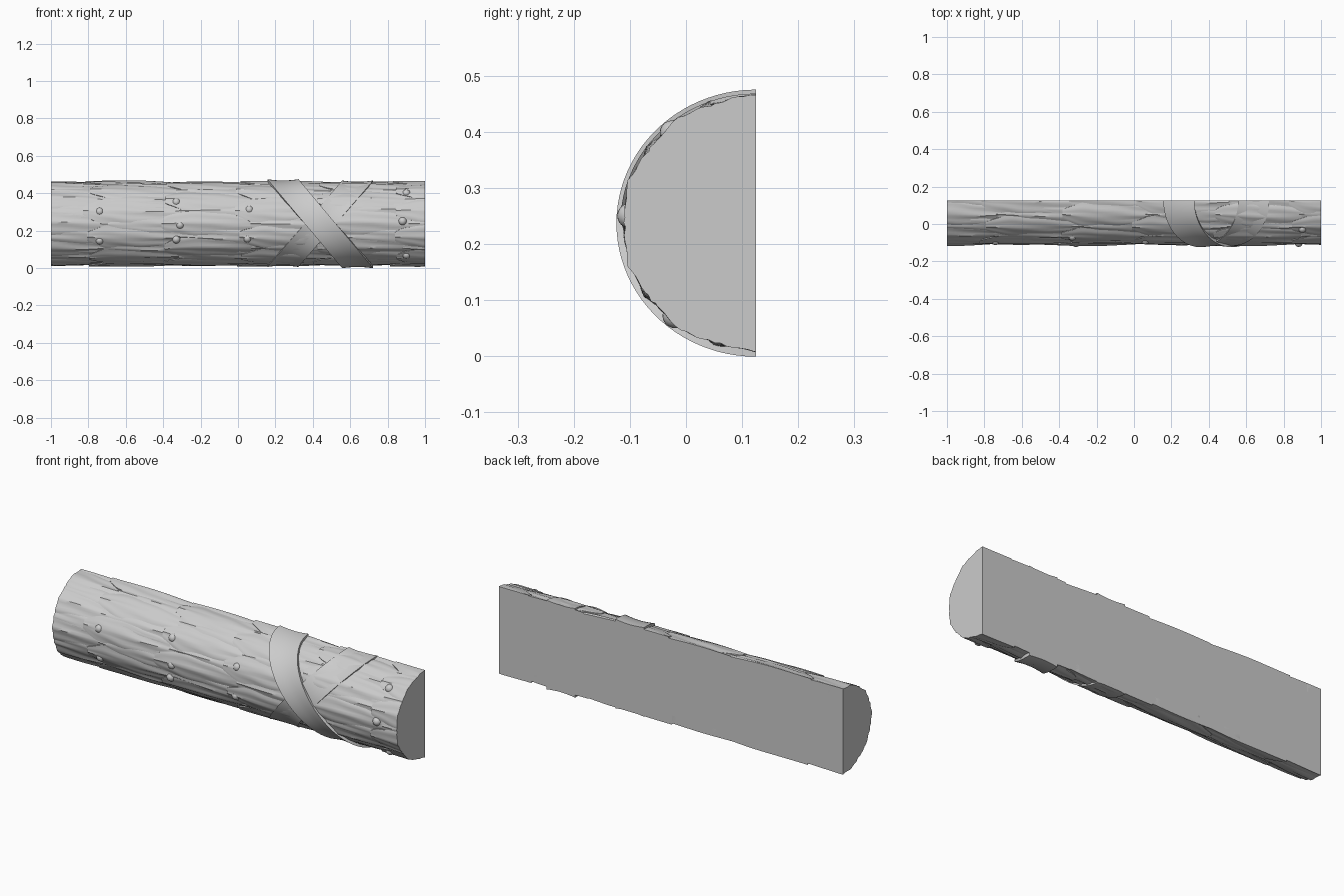
import bpy, bmesh, math, random
from mathutils import Vector

if "Cube" in bpy.data.objects:
    bpy.data.objects.remove(bpy.data.objects["Cube"])

random.seed(4)
BACK, CZ, RY, RZ = 0.125, 0.237, 0.222, 0.211


def wrap(x, phi, h):
    """Point on the half-round moulding: angle phi, height h above the core."""
    return Vector((x, BACK - (RY + h) * math.cos(phi), CZ + (RZ + h) * math.sin(phi)))


def trim(bm):
    """Cut everything to the flat back and the two flat ends, closing the cuts."""
    for co, no in (((1, 0, 0), (1, 0, 0)), ((-1, 0, 0), (-1, 0, 0)), ((0, BACK, 0), (0, 1, 0))):
        geom = bm.verts[:] + bm.edges[:] + bm.faces[:]
        cut = bmesh.ops.bisect_plane(bm, geom=geom, dist=1e-5, plane_co=co, plane_no=no, clear_outer=True)
        edges = [e for e in cut['geom_cut'] if isinstance(e, bmesh.types.BMEdge)]
        if edges:
            bmesh.ops.holes_fill(bm, edges=edges, sides=0)


def finish(bm, name, angle=40):
    bmesh.ops.recalc_face_normals(bm, faces=bm.faces)
    me = bpy.data.meshes.new(name)
    bm.to_mesh(me)
    bm.free()
    ob = bpy.data.objects.new(name, me)
    bpy.context.collection.objects.link(ob)
    bpy.ops.object.select_all(action='DESELECT')
    ob.select_set(True)
    bpy.context.view_layer.objects.active = ob
    bpy.ops.object.shade_smooth_by_angle(angle=math.radians(angle))
    return ob


def sheet(name, nu, nv, fn, depth=0.03):
    """Closed slab: grid of (x, phi, h) from fn(u, v), with a sunken underside."""
    bm = bmesh.new()
    top, low = [], []
    for i in range(nu + 1):
        pts = [fn(i / nu, 2 * j / nv - 1) for j in range(nv + 1)]
        top.append([bm.verts.new(wrap(x, p, h)) for x, p, h in pts])
        low.append([bm.verts.new(wrap(x, p, -depth)) for x, p, h in pts])
    for g in (top, low):
        for i in range(nu):
            for j in range(nv):
                bm.faces.new((g[i][j], g[i + 1][j], g[i + 1][j + 1], g[i][j + 1]))
    rim = [(i, 0) for i in range(nu)] + [(nu, j) for j in range(nv)]
    rim += [(i, nv) for i in range(nu, 0, -1)] + [(0, j) for j in range(nv, 0, -1)]
    for (a, b), (c, d) in zip(rim, rim[1:] + rim[:1]):
        bm.faces.new((top[a][b], top[c][d], low[c][d], low[a][b]))
    trim(bm)
    return finish(bm, name)


# half-round core with a flat back and flat ends
bm = bmesh.new()
nx, na = 120, 64
rings = []
for i in range(nx + 1):
    x = -1 + 2 * i / nx
    ring = []
    for j in range(na + 1):
        p = -math.pi / 2 + math.pi * j / na
        h = -0.003 + 0.003 * math.sin(14 * p + 2 * math.sin(5 * x)) 
        ring.append(bm.verts.new(wrap(x, p, h)))
    rings.append(ring)
for a, b in zip(rings, rings[1:]):
    for j in range(na):
        bm.faces.new((a[j], b[j], b[j + 1], a[j + 1]))
    bm.faces.new((a[0], a[na], b[na], b[0]))
bm.faces.new(rings[0])
bm.faces.new(rings[-1])
finish(bm, "core")


# laurel leaves: raised tips point left, stems slide under the next tier
def leaf(name, x0, length, phi0, half, lift):
    seed = random.uniform(0, 6.28)
    bend = random.uniform(-0.06, 0.06)

    def fn(u, v):
        t = u ** 1.3
        w = half * (0.03 + 0.97 * math.sin(math.pi * min(t * 0.93 + 0.03, 1) ** 0.75) ** 0.85)
        w *= 1 + 0.06 * math.sin(22 * u + seed)
        x = x0 + length * t
        phi = phi0 + bend * math.sin(math.pi * t) + v * w
        h = lift * (1 - t) + 0.001
        h += 0.008 * (1 - v * v) * math.sin(math.pi * min(1, t + 0.12))
        h += 0.003 * math.exp(-(v / 0.12) ** 2)
        h += 0.0022 * math.sin(9 * v + 7 * t + seed) * math.sin(math.pi * t)
        return x, phi, h
    return sheet(name, 26, 14, fn)


STEP = math.radians(36)
for k, x0 in enumerate((-1.22, -0.81, -0.40, 0.0, 0.42, 0.83)):
    for j in range(-3, 4):
        for layer in (0, 1):
            phi = STEP * (j + 0.5 * ((k + layer) % 2))
            if abs(phi) < math.radians(105):
                leaf("leaf", x0 + 0.07 * layer + random.uniform(-0.02, 0.02),
                     0.64, phi, STEP * (0.56 if layer == 0 else 0.5),
                     0.011 if layer == 0 else 0.005)


# crossed ribbons
def ribbon(name, sign, height):
    def fn(u, v):
        p = math.radians(-93 + 186 * u)
        x = 0.44 + sign * 0.2 * math.sin(p) + v * 0.083
        h = height + 0.003 * abs(v) ** 4 - 0.002 * math.cos(v * 3)
        return x, p, h
    return sheet(name, 48, 8, fn)


ribbon("ribbon_under", 1, 0.015)
ribbon("ribbon_over", -1, 0.022)

# berries in the notches between leaf tips
for x, z in ((-0.74, 0.30), (-0.74, 0.15), (-0.33, 0.35), (-0.31, 0.23), (-0.33, 0.155),
             (0.05, 0.16), (0.06, 0.31), (0.90, 0.395), (0.88, 0.25), (0.90, 0.075)):
    bm = bmesh.new()
    bmesh.ops.create_uvsphere(bm, u_segments=20, v_segments=12, radius=0.022)
    bmesh.ops.translate(bm, verts=bm.verts, vec=wrap(x, math.asin((z - CZ) / RZ), 0.004))
    finish(bm, "berry", 60)
